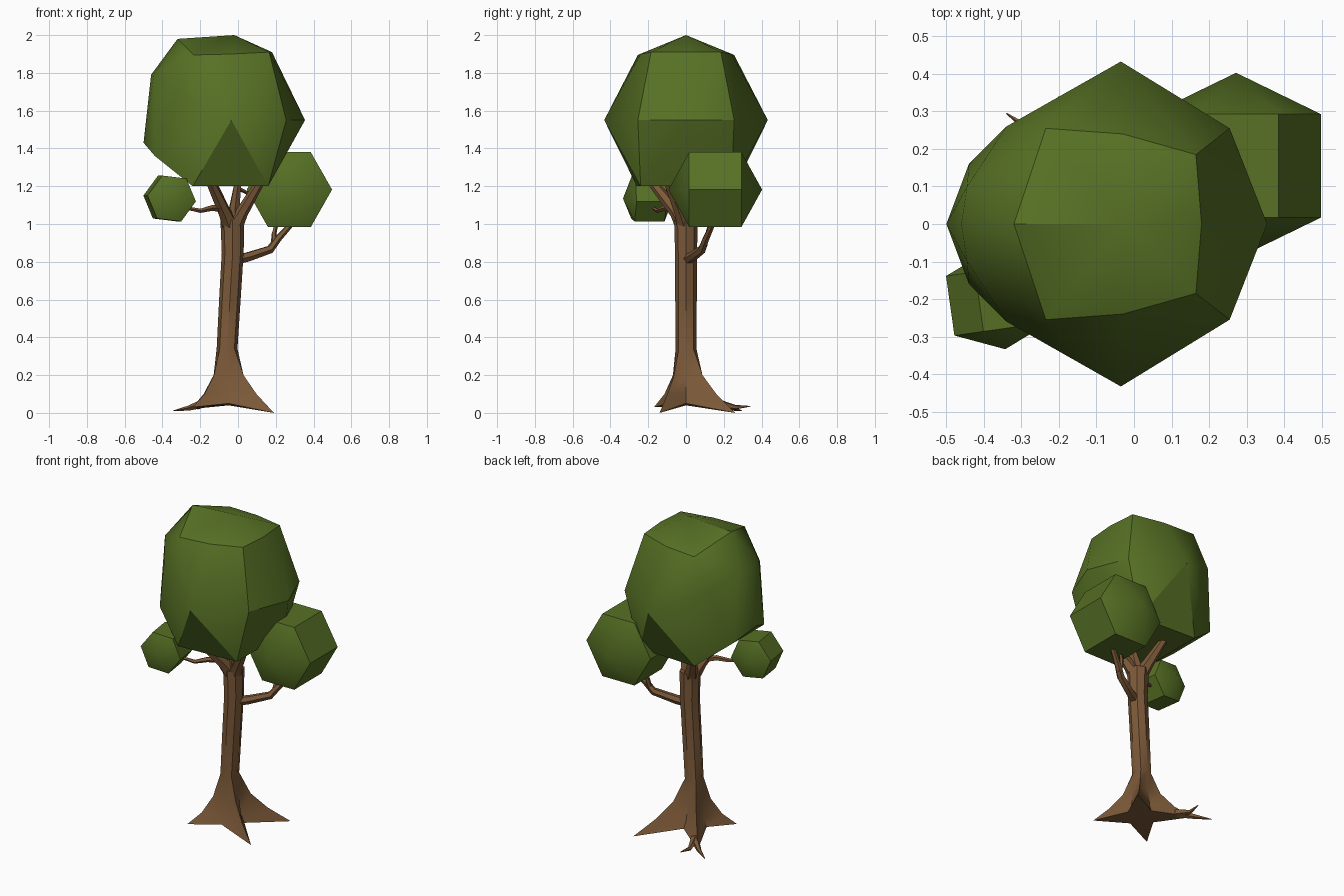
import bpy, bmesh, math
from mathutils import Vector, Matrix

old = bpy.data.objects.get("Cube")
if old:
    bpy.data.objects.remove(old)


def material(name, rgb):
    m = bpy.data.materials.new(name)
    m.use_nodes = True
    m.diffuse_color = (*rgb, 1)
    bsdf = next(n for n in m.node_tree.nodes if n.type == 'BSDF_PRINCIPLED')
    bsdf.inputs["Base Color"].default_value = (*rgb, 1)
    return m


bark = material("bark_brown", (0.2, 0.1, 0.04))
leaf = material("leaf_green", (0.095, 0.165, 0.018))


def finish(bm, name, mat, angle=30):
    bmesh.ops.recalc_face_normals(bm, faces=bm.faces)
    mesh = bpy.data.meshes.new(name)
    bm.to_mesh(mesh)
    bm.free()
    mesh.materials.append(mat)
    ob = bpy.data.objects.new(name, mesh)
    bpy.context.collection.objects.link(ob)
    bpy.ops.object.select_all(action='DESELECT')
    ob.select_set(True)
    bpy.context.view_layer.objects.active = ob
    bpy.ops.object.shade_smooth_by_angle(angle=math.radians(angle))
    return ob


def hull(name, points):
    bm = bmesh.new()
    for p in points:
        bm.verts.new(p)
    res = bmesh.ops.convex_hull(bm, input=bm.verts)
    loose = {g for g in res["geom_interior"] if isinstance(g, bmesh.types.BMVert)}
    bmesh.ops.delete(bm, geom=list(loose), context='VERTS')
    return finish(bm, name, leaf)


def loft(bm, rings):
    loops = [[bm.verts.new(p) for p in ring] for ring in rings]
    n = len(loops[0])
    for a, b in zip(loops, loops[1:]):
        for i in range(n):
            j = (i + 1) % n
            bm.faces.new((a[i], a[j], b[j], b[i]))
    return loops


def limb(name, path, sides=6):
    """Tapered tube through (x, y, z, radius) points."""
    bm = bmesh.new()
    pts = [Vector(p[:3]) for p in path]
    rings = []
    for k, p in enumerate(pts):
        d = pts[min(k + 1, len(pts) - 1)] - pts[max(k - 1, 0)]
        q = d.to_track_quat('Z', 'Y')
        rings.append([p + q @ Vector((math.cos(a), math.sin(a), 0)) * path[k][3]
                      for a in (math.tau * i / sides for i in range(sides))])
    loops = loft(bm, rings)
    bm.faces.new(loops[0])
    bm.faces.new(loops[-1])
    return finish(bm, name, bark, 40)


# Main crown: upper and lower rims, wide waist, mirrored in y
half = [(-.235, .255, 1.895), (.165, .185, 1.91), (-.03, .24, 1.9),
        (-.035, .433, 1.55), (.255, .255, 1.55),
        (.16, .24, 1.2), (-.24, .26, 1.2),
        (-.44, .16, 1.36), (-.34, .26, 1.7), (-.445, .1, 1.79)]
spine = [(-.32, 0, 1.98), (-.02, 0, 2), (.18, 0, 1.91), (.355, 0, 1.55),
         (-.5, 0, 1.43), (-.46, 0, 1.79)]
hull("main_crown", spine + [(x, s * y, z) for x, y, z in half for s in (1, -1)])


# Side crowns: hexagonal prisms with pointed ends
def side_crown(name, centre, radius, depth, point, turn=0, tilt=0):
    spin = Matrix.Rotation(turn, 3, 'Z') @ Matrix.Rotation(tilt, 3, 'Y')
    pts = [Vector((0, s * point, 0)) for s in (1, -1)]
    for i in range(6):
        a = math.tau * i / 6
        pts += [Vector((radius * math.cos(a), s * depth, radius * .88 / .866 * math.sin(a)))
                for s in (1, -1)]
    hull(name, [Vector(centre) + spin @ p for p in pts])


side_crown("left_crown", (.272, .155, 1.182), .226, .138, .248)
side_crown("right_crown", (-.362, -.2, 1.135), .13, .08, .135, .14, .12)

# Trunk with flared roots: ridges run out to root tips
tips = [Vector(t) for t in ((.19, .26, 0), (-.25, .24, .02), (-.24, -.17, .03), (.19, -.14, 0))]
# height, centre x, valley radius, spread towards the tips
levels = [(.05, -.05, .095, 1), (.1, -.055, .075, .52), (.2, -.055, .062, .2),
          (.34, -.058, .055, 0), (.6, -.043, .057, 0), (.85, -.028, .058, 0), (1.02, -.03, .063, 0)]
bm = bmesh.new()
rings = []
for z, cx, r, spread in levels:
    ring = []
    for i in range(8):
        a = math.tau * i / 8
        p = Vector((cx + r * math.cos(a), r * math.sin(a), z))
        if i % 2 and spread:
            tip = tips[i // 2]
            p.xy = p.xy.lerp(tip.xy, spread)
            if spread == 1:
                p.z = tip.z
        ring.append(p)
    rings.append(ring)
loops = loft(bm, rings)
bm.faces.new(loops[-1])
under = bm.verts.new((-.05, 0, .04))
for i in range(8):
    bm.faces.new((under, loops[0][i], loops[0][(i + 1) % 8]))
finish(bm, "trunk", bark, 40)

# Forked root ends
limb("root_fork_outer", [(-.18, .17, .05, .025), (-.26, .24, .025, .014), (-.34, .295, .012, .002)], 5)
limb("root_fork_inner", [(-.18, .17, .05, .025), (-.21, .26, .03, .013), (-.2, .34, .035, .002)], 5)

# Upper branches into the main crown
start = (-.03, 0, .97, .05)
for name, path in {
    "branch_front": [(-.07, -.05, 1.06, .036), (-.14, -.17, 1.21, .026), (-.16, -.2, 1.26, .018)],
    "branch_left": [(.02, -.03, 1.06, .034), (.11, -.09, 1.21, .024), (.14, -.11, 1.27, .016)],
    "branch_back": [(-.07, .04, 1.06, .034), (-.13, .11, 1.21, .022), (-.15, .13, 1.27, .015)],
    "branch_middle": [(-.02, -.01, 1.08, .03), (0, -.04, 1.22, .02)],
}.items():
    limb(name, [start] + path)

# Side branches
limb("left_branch", [(-.02, 0, .81, .03), (.05, .03, .825, .027), (.17, .085, .865, .023),
                     (.21, .105, .92, .019), (.3, .15, 1.02, .014)])
limb("left_branch_twig", [(.19, .095, .885, .018), (.19, .115, .95, .013), (.21, .13, 1.02, .009)], 5)
limb("left_upper_twig", [(0, 0, 1.19, .012), (.04, .04, 1.17, .01), (.1, .1, 1.14, .007)], 5)
limb("right_branch", [(-.08, -.06, 1.08, .02), (-.14, -.11, 1.085, .016),
                      (-.2, -.15, 1.07, .012), (-.3, -.18, 1.09, .008)], 5)
